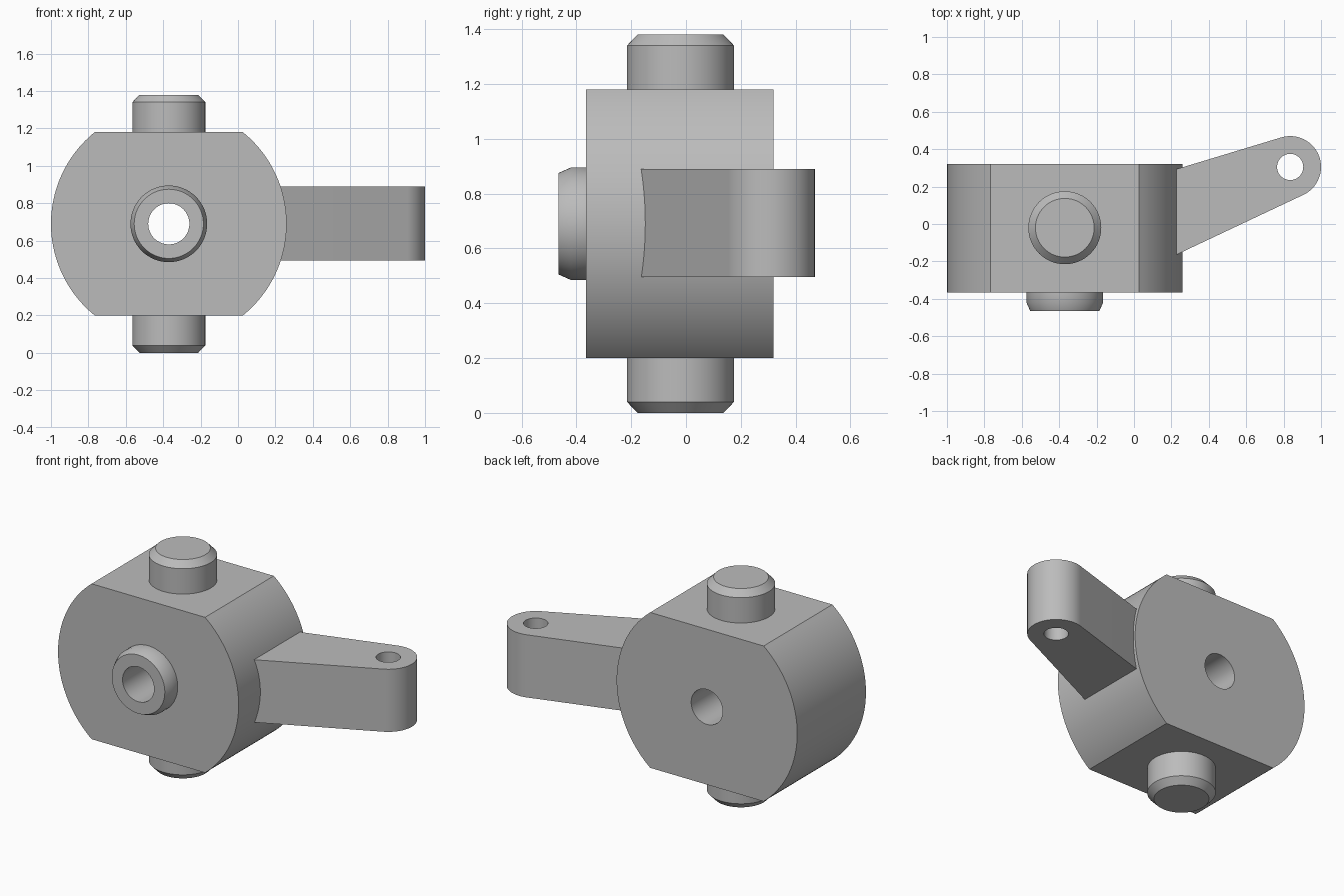
import bpy, bmesh, math
from mathutils import Matrix, Vector

if "Cube" in bpy.data.objects:
    bpy.data.objects.remove(bpy.data.objects["Cube"])

CX, CZ = -0.37, 0.69          # axis of the body and bore
PIN_Y = -0.02                 # axis of the two pins

steel = bpy.data.materials.new("grey steel")
steel.diffuse_color = (0.5, 0.5, 0.5, 1)
steel.use_nodes = True
steel.node_tree.nodes["Principled BSDF"].inputs["Base Color"].default_value = steel.diffuse_color


def arc(cx, cy, r, a0, a1, n):
    return [(cx + r * math.cos(a0 + (a1 - a0) * i / n),
             cy + r * math.sin(a0 + (a1 - a0) * i / n)) for i in range(n + 1)]


def circle(cx, cy, r, n=64):
    return arc(cx, cy, r, 0, 2 * math.pi, n)[:-1]


def finish(bm, name, matrix):
    bmesh.ops.transform(bm, matrix=matrix, verts=bm.verts)
    bmesh.ops.recalc_face_normals(bm, faces=bm.faces)
    mesh = bpy.data.meshes.new(name)
    bm.to_mesh(mesh)
    bm.free()
    mesh.materials.append(steel)
    obj = bpy.data.objects.new(name, mesh)
    bpy.context.collection.objects.link(obj)
    bpy.ops.object.select_all(action='DESELECT')
    obj.select_set(True)
    bpy.context.view_layer.objects.active = obj
    bpy.ops.object.shade_smooth_by_angle(angle=math.radians(25))
    return obj


def plate(name, loops, depth, matrix):
    """Extrude a flat outline (first loop) with holes (other loops)."""
    bm = bmesh.new()
    edges = []
    for loop in loops:
        vs = [bm.verts.new((x, y, 0)) for x, y in loop]
        edges += [bm.edges.new((vs[i - 1], vs[i])) for i in range(len(vs))]
    bmesh.ops.triangle_fill(bm, edges=edges, use_beauty=True, normal=(0, 0, 1))
    ext = bmesh.ops.extrude_face_region(bm, geom=bm.faces[:], use_keep_orig=True)
    top = [g for g in ext["geom"] if isinstance(g, bmesh.types.BMVert)]
    bmesh.ops.translate(bm, vec=(0, 0, depth), verts=top)
    return finish(bm, name, matrix)


def lathe(name, profile, matrix, closed=False, n=64):
    """Turn a (radius, height) profile around local z."""
    bm = bmesh.new()
    vs = [bm.verts.new((r, 0, h)) for r, h in profile]
    edges = [bm.edges.new(p) for p in zip(vs, vs[1:])]
    if closed:
        edges.append(bm.edges.new((vs[-1], vs[0])))
    bmesh.ops.spin(bm, geom=vs + edges, cent=(0, 0, 0), axis=(0, 0, 1),
                   angle=2 * math.pi, steps=n)
    bmesh.ops.remove_doubles(bm, verts=bm.verts, dist=1e-5)
    return finish(bm, name, matrix)


# local z -> -y, local y -> z
FORWARD = Matrix.Rotation(math.pi / 2, 4, 'X')

# Body: round block with flat top and bottom, bored front to back
R, HALF = 0.63, 0.49
a = math.asin(HALF / R)
outline = arc(0, 0, R, -a, a, 48) + arc(0, 0, R, math.pi - a, math.pi + a, 48)
plate("body", [outline, circle(0, 0, 0.11)], 0.685,
      Matrix.Translation((CX, 0.32, CZ)) @ FORWARD)

# Chamfered ring around the bore at the front
lathe("front_boss", [(0.11, 0), (0.205, 0), (0.205, 0.055), (0.185, 0.1), (0.11, 0.1)],
      Matrix.Translation((CX, -0.365, CZ)) @ FORWARD, closed=True)

# Chamfered pins above and below the body
pin = [(0, 0), (0.195, 0), (0.195, 0.16), (0.157, 0.2), (0, 0.2)]
lathe("top_pin", pin, Matrix.Translation((CX, PIN_Y, CZ + HALF)))
lathe("bottom_pin", pin, Matrix.Translation((CX, PIN_Y, CZ - HALF))
      @ Matrix.Rotation(math.pi, 4, 'X'))

# Arm: tapered lever with a rounded, drilled end; its root sits inside the body
tip, r = Vector((0.835, 0.305)), 0.165


def tangent_angle(p, side):
    d = Vector(p) - tip
    return math.atan2(d.y, d.x) + side * math.acos(r / d.length)


low, high = (0.1, -0.224), (0.1, 0.255)
a0 = tangent_angle(low, 1)
a1 = tangent_angle(high, -1)
a0 = a0 - 2 * math.pi if a0 > math.pi else a0
a1 = a1 % (2 * math.pi)
plate("steering_arm", [[high, low] + arc(tip.x, tip.y, r, a0, a1, 40),
                       circle(tip.x, tip.y, 0.07, 48)], 0.395,
      Matrix.Translation((0, 0, 0.495)))
